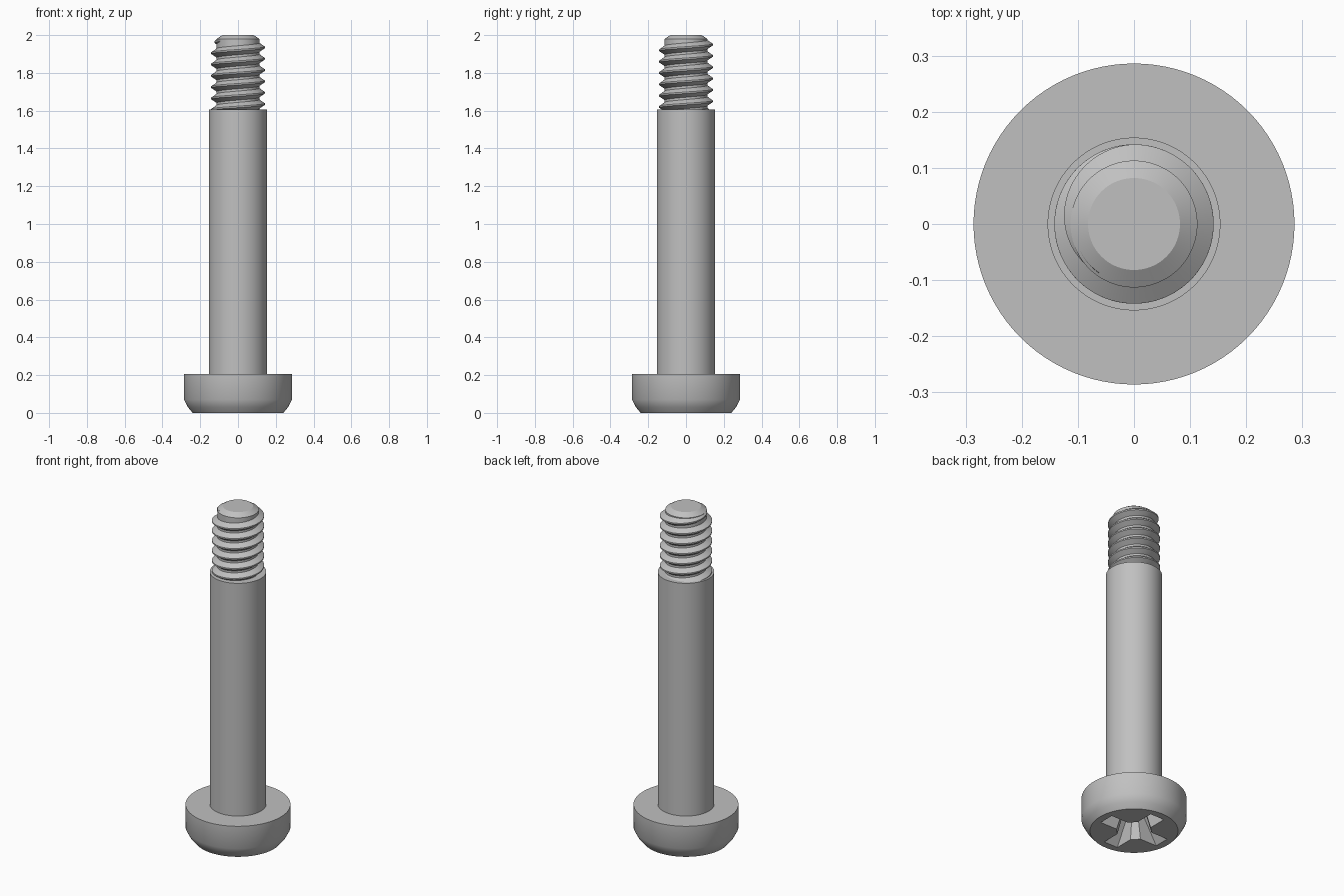
import bpy, bmesh, math
from mathutils import Vector

cube = bpy.data.objects.get("Cube")
if cube:
    bpy.data.objects.remove(cube, do_unlink=True)

SEGMENTS = 96
PITCH = 0.06
CORE, CREST = 0.113, 0.142

steel = bpy.data.materials.new("grey steel")
steel.use_nodes = True
colour = (0.53, 0.53, 0.53, 1)
steel.diffuse_color = colour
steel.node_tree.nodes["Principled BSDF"].inputs["Base Color"].default_value = colour


def loft(name, rings):
    """Skin a stack of closed rings and cap both ends."""
    bm = bmesh.new()
    loops = [[bm.verts.new(p) for p in ring] for ring in rings]
    n = len(loops[0])
    for a, b in zip(loops, loops[1:]):
        for i in range(n):
            j = (i + 1) % n
            bm.faces.new((a[i], a[j], b[j], b[i]))
    bm.faces.new(loops[0][::-1])
    bm.faces.new(loops[-1])
    bmesh.ops.recalc_face_normals(bm, faces=bm.faces)
    mesh = bpy.data.meshes.new(name)
    bm.to_mesh(mesh)
    bm.free()
    mesh.materials.append(steel)
    obj = bpy.data.objects.new(name, mesh)
    bpy.context.collection.objects.link(obj)
    return obj


def activate(obj):
    bpy.ops.object.select_all(action='DESELECT')
    obj.select_set(True)
    bpy.context.view_layer.objects.active = obj


def circle(r, z):
    step = math.tau / SEGMENTS
    return [Vector((r * math.cos(i * step), r * math.sin(i * step), z))
            for i in range(SEGMENTS)]


def cross(length, width, notch, z):
    """Four-armed outline with clipped inner corners."""
    arm = [(notch, -width), (length, -width), (length, width), (notch, width)]
    points = []
    for x, y in arm * 1:
        points.append((x, y))
    outline = []
    for k in range(4):
        c, s = (1, 0, -1, 0)[k], (0, 1, 0, -1)[k]
        outline += [Vector((c * x - s * y, s * x + c * y, z)) for x, y in points]
    return outline


# Head, shank and thread core as one turned body
profile = [(0.24, 0), (0.265, 0.03), (0.286, 0.07), (0.286, 0.205),
           (0.154, 0.205), (0.154, 1.605), (CORE, 1.605),
           (CORE, 1.98), (0.082, 2.0)]
body = loft("screw_body", [circle(r, z) for r, z in profile])

# Tapered cross recess in the head
cutter = loft("recess_cutter", [cross(0.205, 0.048, 0.088, -0.01),
                                cross(0.09, 0.028, 0.05, 0.14)])
cutter.hide_render = True
activate(body)
cut = body.modifiers.new("recess", 'BOOLEAN')
cut.operation = 'DIFFERENCE'
cut.solver = 'EXACT'
cut.object = cutter
bpy.ops.object.modifier_apply(modifier=cut.name)
bpy.data.objects.remove(cutter, do_unlink=True)

# Right-handed thread that runs out near the tip
fade_start = math.pi / 2
fade_end = math.radians(235)
start = fade_start - 6.2 * math.tau
steps = 480
sections = []
for i in range(steps + 1):
    a = start + (fade_end - start) * i / steps
    z = 1.95 + PITCH * (a - fade_start) / math.tau
    fade = max(0, (a - fade_start) / (fade_end - fade_start))
    crest = CREST - 0.034 * fade ** 1.3
    root = CORE - 0.006
    half = 0.028 * (1 - 0.6 * fade)
    section = [(root, -half), (crest, -0.004), (crest, 0.004), (root, half)]
    sections.append([Vector((r * math.cos(a), r * math.sin(a), z + h))
                     for r, h in section])
thread = loft("screw_thread", sections)

for obj in (body, thread):
    activate(obj)
    bpy.ops.object.shade_smooth_by_angle(angle=math.radians(30))
